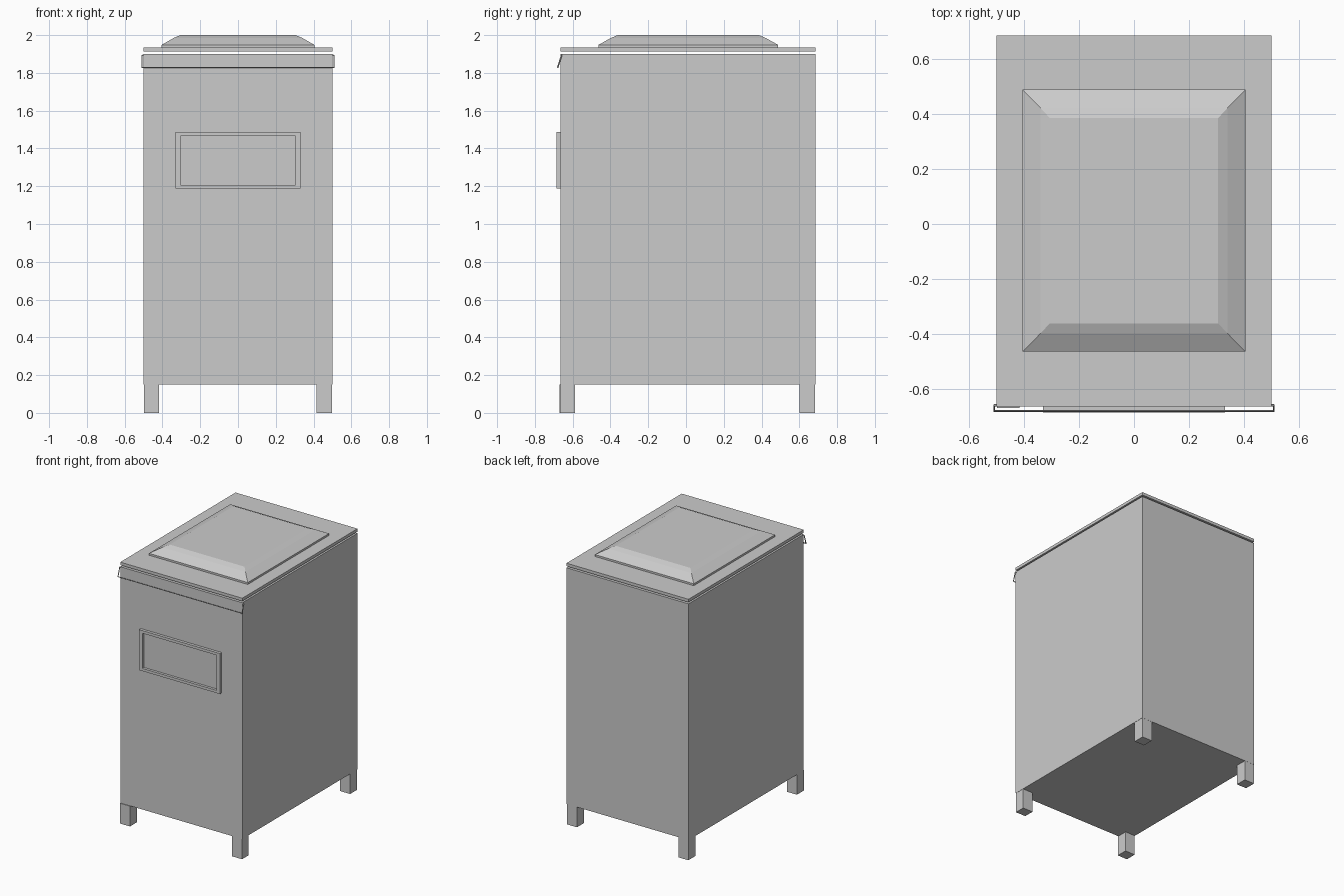
import bpy, bmesh
from mathutils import Vector

if "Cube" in bpy.data.objects:
    bpy.data.objects.remove(bpy.data.objects["Cube"])


def add_object(name, bm):
    bmesh.ops.recalc_face_normals(bm, faces=bm.faces[:])
    mesh = bpy.data.meshes.new(name)
    bm.to_mesh(mesh)
    bm.free()
    obj = bpy.data.objects.new(name, mesh)
    bpy.context.collection.objects.link(obj)
    return obj


def box(name, x0, x1, y0, y1, z0, z1):
    bm = bmesh.new()
    bmesh.ops.create_cube(bm, size=1)
    lo, hi = Vector((x0, y0, z0)), Vector((x1, y1, z1))
    for v in bm.verts:
        v.co = (lo + hi) / 2 + v.co * (hi - lo)
    return add_object(name, bm)


def bridge(bm, a, b):
    for i in range(4):
        j = (i + 1) % 4
        bm.faces.new((a[i], a[j], b[j], b[i]))


# Cabinet and its separate top plate
box("cabinet", -0.5, 0.5, -0.664, 0.685, 0.15, 1.9)
box("lid_plate", -0.5, 0.5, -0.664, 0.685, 1.912, 1.934)

# Legs
for side, x0, x1 in (("left", -0.498, -0.417), ("right", 0.415, 0.498)):
    y_front = -0.669 if side == "left" else -0.664
    box(f"front_{side}_leg", x0, x1, y_front, -0.587, 0, 0.15)
    box(f"back_{side}_leg", x0, x1, 0.601, 0.684, 0, 0.15)

# Raised lid panel: stacked rectangles of (half width, half depth, height)
bm = bmesh.new()
rings = []
for hx, hy, z in ((0.405, 0.476, 1.934), (0.405, 0.476, 1.948),
                  (0.34, 0.41, 1.985), (0.306, 0.373, 2.0)):
    rings.append([bm.verts.new((sx * hx, 0.012 + sy * hy, z))
                  for sx, sy in ((-1, -1), (1, -1), (1, 1), (-1, 1))])
for a, b in zip(rings, rings[1:]):
    bridge(bm, a, b)
bm.faces.new(rings[0])
bm.faces.new(rings[-1])
add_object("raised_lid_panel", bm)

# Front frame around a shallow recess
bm = bmesh.new()
rings = []
for hx, hz, y in ((0.331, 0.15, -0.664), (0.331, 0.15, -0.685),
                  (0.305, 0.13, -0.685), (0.305, 0.13, -0.666)):
    rings.append([bm.verts.new((sx * hx, y, 1.337 + sz * hz))
                  for sx, sz in ((-1, -1), (1, -1), (1, 1), (-1, 1))])
for a, b in zip(rings, rings[1:]):
    bridge(bm, a, b)
bm.faces.new(rings[-1])
add_object("front_frame", bm)

# Thin wire handle hanging across the front
curve = bpy.data.curves.new("wire_handle", 'CURVE')
curve.dimensions = '3D'
curve.bevel_depth = 0.004
curve.bevel_resolution = 1
curve.use_fill_caps = True
path = [(0.498, -0.659, 1.893), (0.508, -0.659, 1.893), (0.508, -0.679, 1.829)]
path += [(-x, y, z) for x, y, z in reversed(path)]
spline = curve.splines.new('POLY')
spline.points.add(len(path) - 1)
for point, co in zip(spline.points, path):
    point.co = (*co, 1)
bpy.context.collection.objects.link(bpy.data.objects.new("wire_handle", curve))
